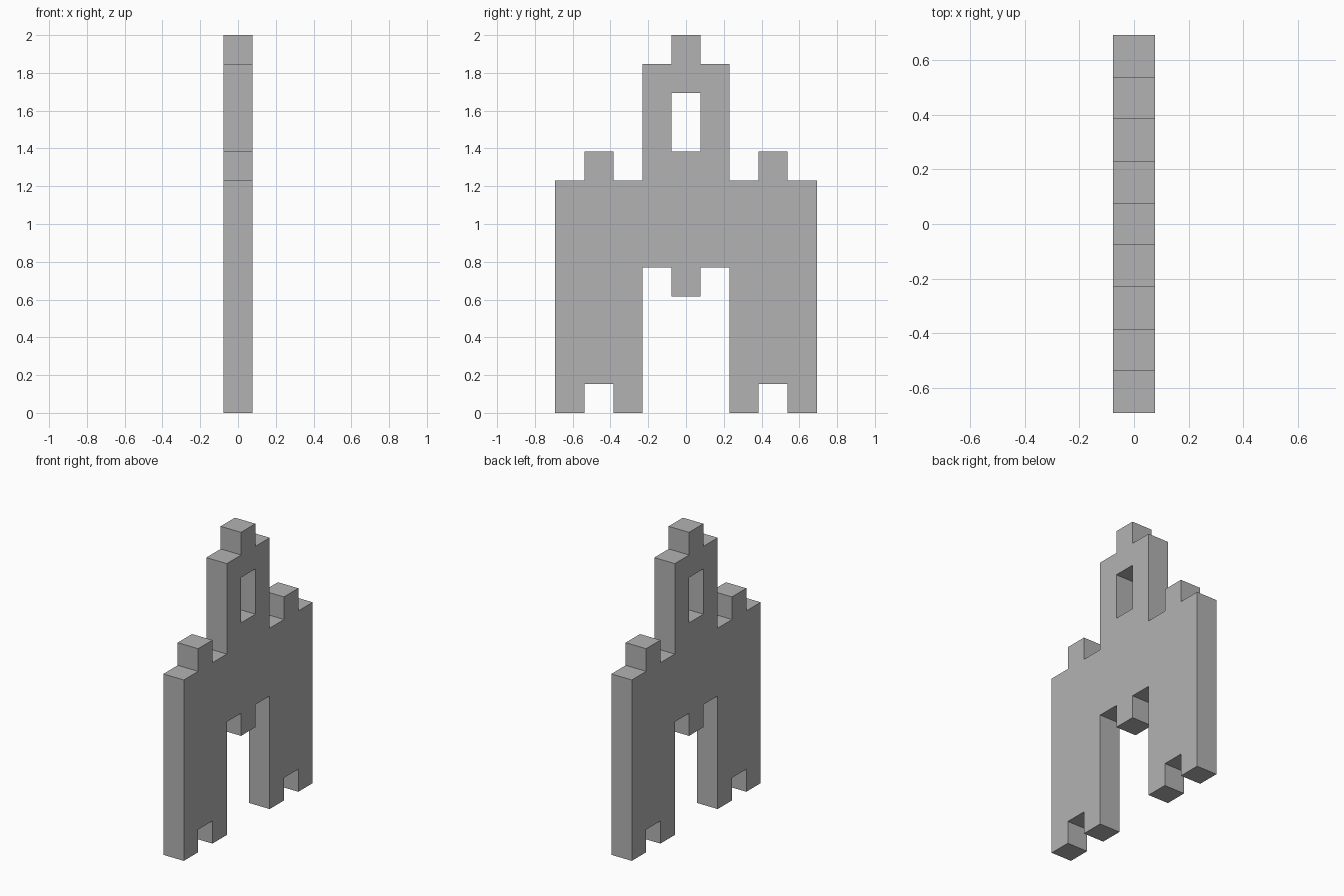
import bpy
import bmesh
from mathutils import Vector

# Remove the default cube
if "Cube" in bpy.data.objects:
    bpy.data.objects.remove(bpy.data.objects["Cube"], do_unlink=True)

UNIT = 2 / 13      # one block; the arch is 13 blocks tall and 1 block thick

# Solid spans (bottom, top) per block column, from the middle outwards
COLUMNS = [
    [(4, 9), (11, 13)],   # keystone, window gap, spire tip
    [(5, 12)],            # tower wall
    [(0, 8)],             # inner foot
    [(1, 9)],             # leg centre with battlement
    [(0, 8)],             # outer foot
]

# Stone material
stone = bpy.data.materials.new("grey stone")
stone.use_nodes = True
GREY = (0.45, 0.45, 0.45, 1)
stone.diffuse_color = GREY
stone.node_tree.nodes["Principled BSDF"].inputs["Base Color"].default_value = GREY

# Flat silhouette made of block faces, mirrored about the middle column
bm = bmesh.new()
for col in range(-4, 5):
    for bottom, top in COLUMNS[abs(col)]:
        for row in range(bottom, top):
            corners = [(col - .5, row), (col + .5, row),
                       (col + .5, row + 1), (col - .5, row + 1)]
            bm.faces.new([bm.verts.new((-UNIT / 2, y * UNIT, z * UNIT))
                          for y, z in corners])
bmesh.ops.remove_doubles(bm, verts=bm.verts, dist=0.001)

# Thicken the silhouette, then merge the coplanar block faces
result = bmesh.ops.extrude_face_region(bm, geom=bm.faces[:], use_keep_orig=True)
moved = [g for g in result["geom"] if isinstance(g, bmesh.types.BMVert)]
bmesh.ops.translate(bm, verts=moved, vec=Vector((UNIT, 0, 0)))
bmesh.ops.recalc_face_normals(bm, faces=bm.faces)
bmesh.ops.dissolve_limit(bm, angle_limit=0.01, verts=bm.verts, edges=bm.edges)

mesh = bpy.data.meshes.new("castle_arch")
bm.to_mesh(mesh)
bm.free()
mesh.materials.append(stone)
arch = bpy.data.objects.new("castle_arch", mesh)
bpy.context.collection.objects.link(arch)
